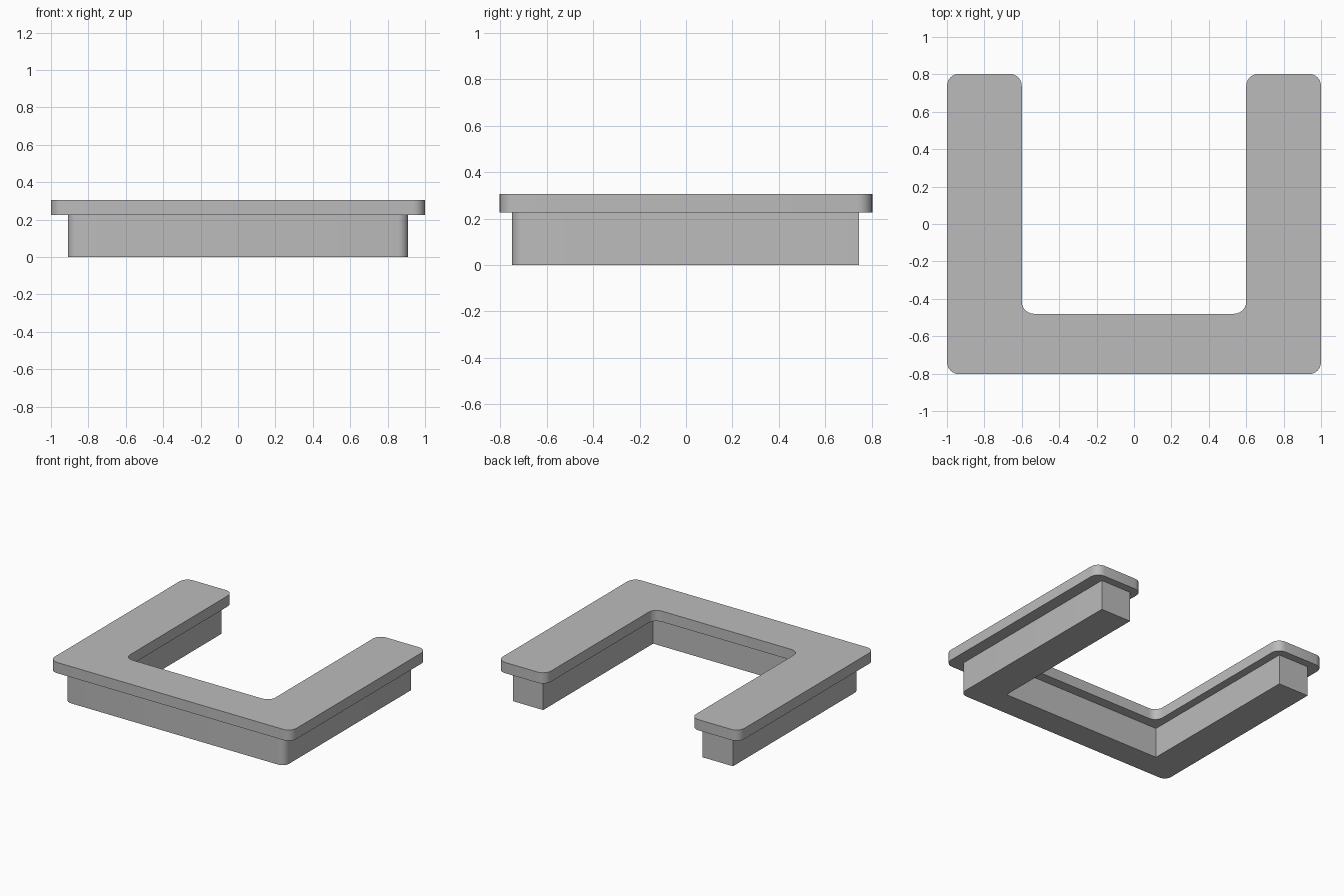
import bpy
import bmesh

cube = bpy.data.objects.get("Cube")
if cube:
    bpy.data.objects.remove(cube, do_unlink=True)

grey = bpy.data.materials.new("light_grey")
grey.use_nodes = True
colour = (0.5, 0.5, 0.5, 1)
grey.diffuse_color = colour
grey.node_tree.nodes["Principled BSDF"].inputs["Base Color"].default_value = colour


def u_shape(name, outer_x, inner_x, front, inner_y, back, bottom, top, radius, rounded):
    """Extrude a U outline open at the back, rounding upright edges that pass the test."""
    half = [(outer_x, front), (outer_x, back), (inner_x, back), (inner_x, inner_y)]
    outline = half + [(-x, y) for x, y in reversed(half)]
    bm = bmesh.new()
    face = bm.faces.new([bm.verts.new((x, y, bottom)) for x, y in outline])
    ext = bmesh.ops.extrude_face_region(bm, geom=[face])
    verts = [v for v in ext["geom"] if isinstance(v, bmesh.types.BMVert)]
    bmesh.ops.translate(bm, verts=verts, vec=(0, 0, top - bottom))
    upright = [e for e in bm.edges
               if abs(e.verts[0].co.z - e.verts[1].co.z) > 0.01 and rounded(e.verts[0].co)]
    bmesh.ops.bevel(bm, geom=upright, offset=radius, segments=6, profile=0.5,
                    affect='EDGES')
    bmesh.ops.recalc_face_normals(bm, faces=bm.faces)
    mesh = bpy.data.meshes.new(name)
    bm.to_mesh(mesh)
    bm.free()
    mesh.materials.append(grey)
    obj = bpy.data.objects.new(name, mesh)
    bpy.context.collection.objects.link(obj)
    bpy.ops.object.select_all(action='DESELECT')
    obj.select_set(True)
    bpy.context.view_layer.objects.active = obj
    bpy.ops.object.shade_smooth_by_angle()
    return obj


# Overhanging slab with every corner rounded
u_shape("counter_top", 1.0, 0.6, -0.803, -0.48, 0.803, 0.225, 0.305, 0.065,
        lambda co: True)

# Base with only the two front outer corners rounded
u_shape("counter_base", 0.91, 0.66, -0.75, -0.555, 0.745, 0.0, 0.225, 0.055,
        lambda co: co.y < -0.7)
